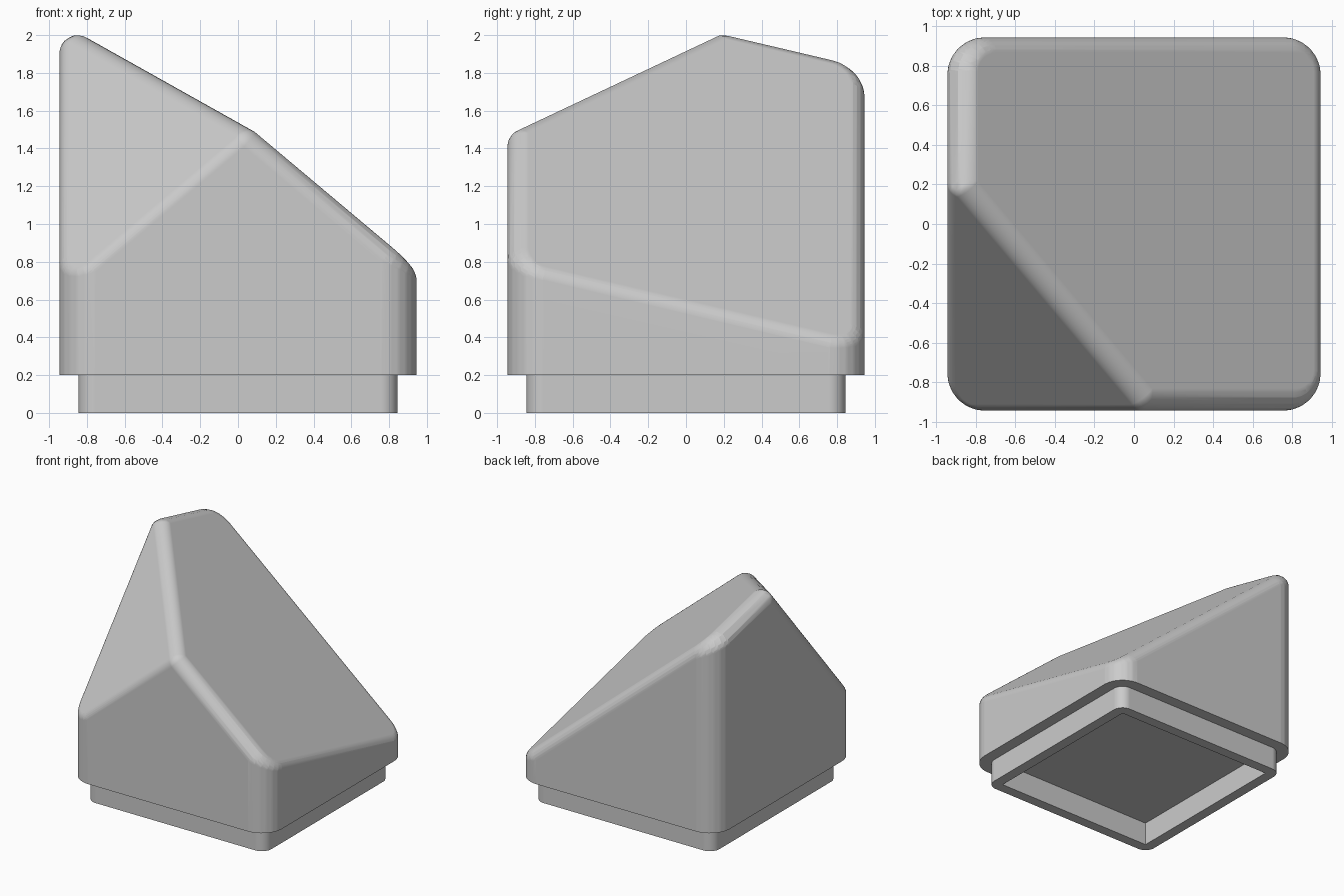
import bpy, bmesh, math
from itertools import combinations
from mathutils import Vector

if "Cube" in bpy.data.objects:
    bpy.data.objects.remove(bpy.data.objects["Cube"], do_unlink=True)

HALF, FILLET, SEAM = 0.945, 0.095, 0.2

grey = bpy.data.materials.new("plain_grey")
grey.use_nodes = True
grey.diffuse_color = (0.6, 0.6, 0.6, 1)
grey.node_tree.nodes["Principled BSDF"].inputs["Base Color"].default_value = grey.diffuse_color


def rounded_square(half, radius, steps):
    """Corner points of a square with rounded corners."""
    points = []
    for quarter in range(4):
        mid = math.radians(45 + 90 * quarter)
        cx = math.copysign(half - radius, math.cos(mid))
        cy = math.copysign(half - radius, math.sin(mid))
        for i in range(steps + 1):
            a = math.pi / 2 * (quarter + i / max(steps, 1))
            points.append((cx + radius * math.cos(a), cy + radius * math.sin(a)))
    return points


def add_loop(bm, points, z):
    verts = [bm.verts.new((x, y, z)) for x, y in points]
    return verts, [bm.edges.new((verts[i - 1], v)) for i, v in enumerate(verts)]


def extrude_up(bm, faces, height):
    new = bmesh.ops.extrude_face_region(bm, geom=faces, use_keep_orig=True)["geom"]
    tops = [g for g in new if isinstance(g, bmesh.types.BMVert)]
    bmesh.ops.translate(bm, verts=tops, vec=(0, 0, height))
    bmesh.ops.recalc_face_normals(bm, faces=bm.faces[:])


def slice_off(bm, point, normal):
    """Remove everything on the normal's side of a plane and cap the cut."""
    geom = bm.verts[:] + bm.edges[:] + bm.faces[:]
    cut = bmesh.ops.bisect_plane(bm, geom=geom, plane_co=point, plane_no=normal,
                                 clear_outer=True)["geom_cut"]
    edges = [g for g in cut if isinstance(g, bmesh.types.BMEdge)]
    bmesh.ops.edgeloop_fill(bm, edges=edges)
    bmesh.ops.recalc_face_normals(bm, faces=bm.faces[:])


def rolled_points(core, radius, steps):
    """Points of a ball of this radius rolled over every corner of a convex core."""
    for v in core.verts:
        for a, b, c in combinations([f.normal for f in v.link_faces], 3):
            for i in range(steps + 1):
                for j in range(steps + 1 - i):
                    n = a * i + b * j + c * (steps - i - j)
                    yield v.co + n.normalized() * radius


def finish(bm, name):
    mesh = bpy.data.meshes.new(name)
    bm.to_mesh(mesh)
    bm.free()
    mesh.materials.append(grey)
    obj = bpy.data.objects.new(name, mesh)
    bpy.context.collection.objects.link(obj)
    bpy.ops.object.select_all(action="DESELECT")
    bpy.context.view_layer.objects.active = obj
    obj.select_set(True)
    bpy.ops.object.shade_smooth_by_angle(angle=math.radians(35))
    weighted = obj.modifiers.new("even_shading", "WEIGHTED_NORMAL")
    weighted.keep_sharp = True
    return obj


# Core of the cap: rounded prism sliced by the main slope and the corner facet
core = bmesh.new()
verts, _ = add_loop(core, rounded_square(HALF - FILLET, FILLET, 6), 0)
extrude_up(core, [core.faces.new(verts)], 3)
peak = Vector((FILLET - HALF, 0.2, 1.905))
slice_off(core, peak, Vector((0.84, 0.235, 1)))
slice_off(core, peak, Vector((-0.84, -1.178, 1)))
core.normal_update()

# Cap: the core grown by the fillet radius, trimmed flat at the seam
cap = bmesh.new()
for p in rolled_points(core, FILLET, 6):
    cap.verts.new(p)
core.free()
bmesh.ops.remove_doubles(cap, verts=cap.verts[:], dist=0.0005)
hull = bmesh.ops.convex_hull(cap, input=cap.verts[:])
spare = {g for g in hull["geom_interior"] + hull["geom_unused"]
         if isinstance(g, bmesh.types.BMVert)}
bmesh.ops.delete(cap, geom=list(spare), context="VERTS")
bmesh.ops.dissolve_limit(cap, angle_limit=math.radians(0.5),
                         verts=cap.verts[:], edges=cap.edges[:])
slice_off(cap, Vector((0, 0, SEAM)), Vector((0, 0, -1)))
finish(cap, "sloped_cap")

# Hollow square collar under the cap
collar = bmesh.new()
_, outer = add_loop(collar, rounded_square(0.845, 0.09, 8), 0)
_, inner = add_loop(collar, rounded_square(0.755, 0, 0), 0)
bmesh.ops.triangle_fill(collar, edges=outer + inner, use_beauty=True)
extrude_up(collar, collar.faces[:], SEAM)
finish(collar, "base_collar")
